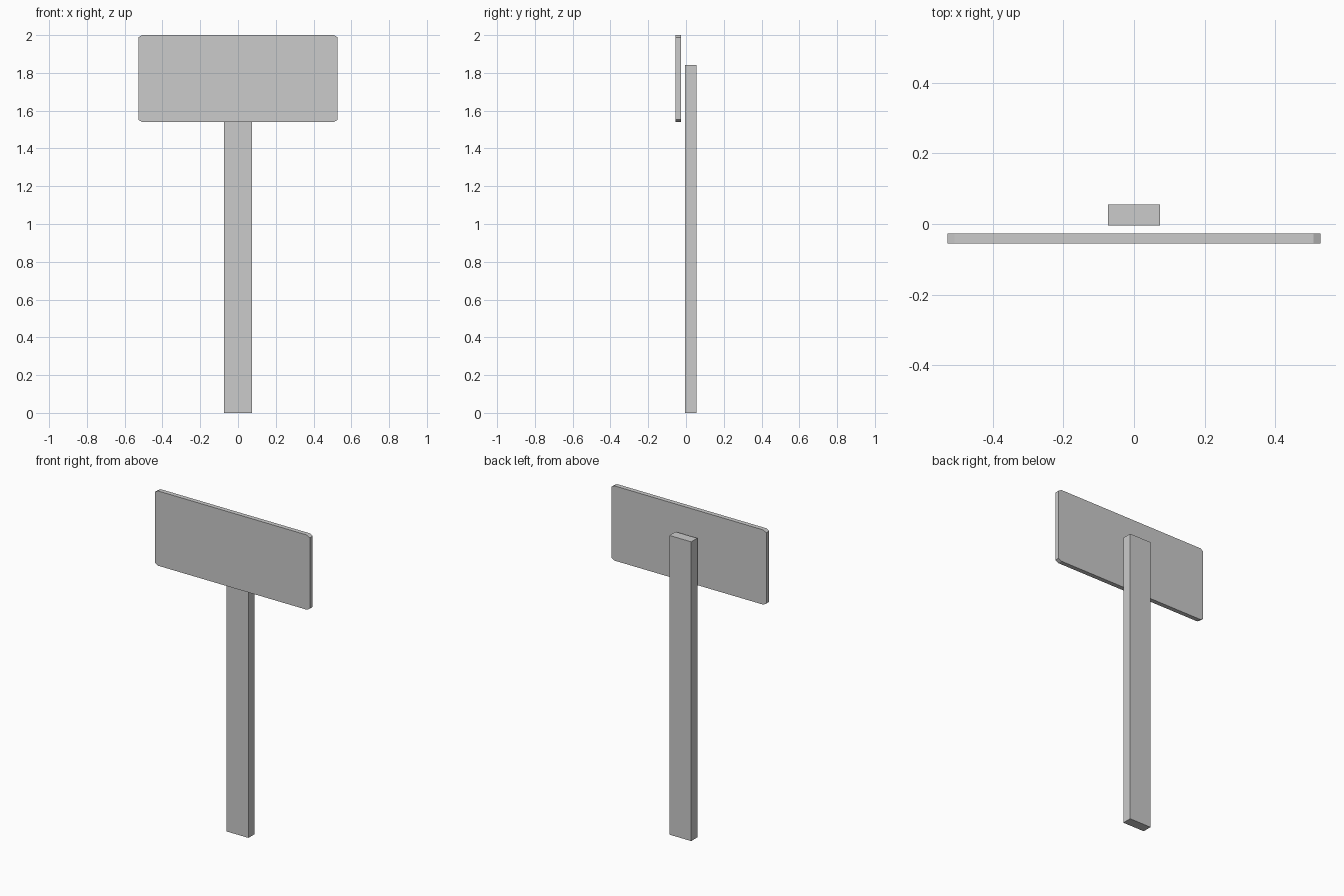
import bpy, bmesh

if "Cube" in bpy.data.objects:
    bpy.data.objects.remove(bpy.data.objects["Cube"])


def prism(name, outline, y0, y1):
    """Extrude an x-z outline from y0 back to y1."""
    bm = bmesh.new()
    face = bm.faces.new([bm.verts.new((x, y0, z)) for x, z in outline])
    ext = bmesh.ops.extrude_face_region(bm, geom=[face])
    verts = [g for g in ext["geom"] if isinstance(g, bmesh.types.BMVert)]
    bmesh.ops.translate(bm, verts=verts, vec=(0, y1 - y0, 0))
    bmesh.ops.recalc_face_normals(bm, faces=bm.faces)
    mesh = bpy.data.meshes.new(name)
    bm.to_mesh(mesh)
    bm.free()
    obj = bpy.data.objects.new(name, mesh)
    bpy.context.collection.objects.link(obj)
    return obj


# Upright post
prism("post", [(-0.074, 0), (0.074, 0), (0.074, 1.842), (-0.074, 1.842)], -0.004, 0.055)

# Sign board with clipped corners, floating just in front of the post
w, low, high, cx, cz = 0.528, 1.54, 2.0, 0.02, 0.012
right = [(w - cx, low), (w, low + cz), (w, high - cz), (w - cx, high)]
left = [(-x, z) for x, z in reversed(right)]
prism("sign_board", right + left, -0.055, -0.027)
